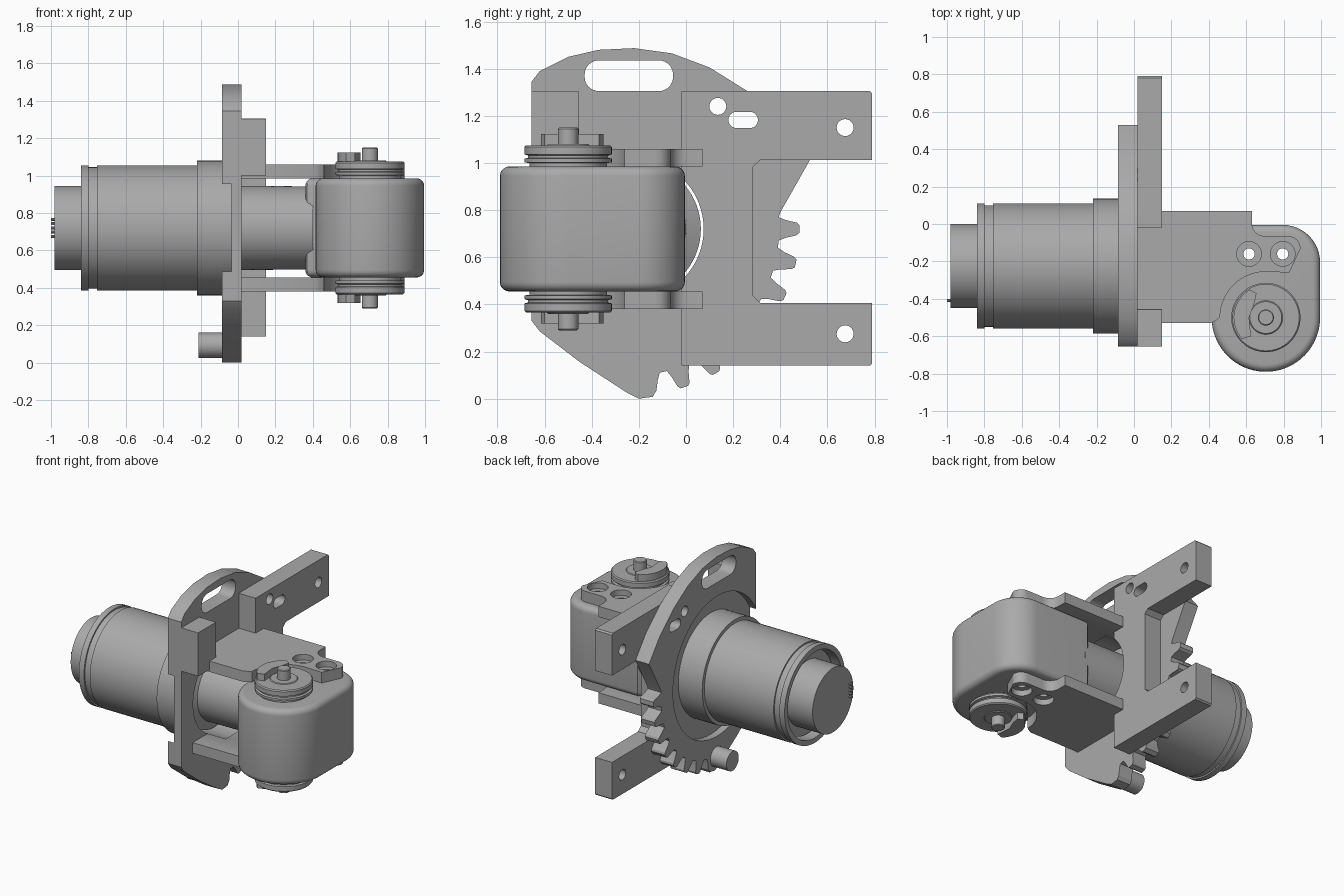
import bpy, bmesh, math
from mathutils import Vector, Matrix

if "Cube" in bpy.data.objects:
    bpy.data.objects.remove(bpy.data.objects["Cube"], do_unlink=True)

GREY = (0.40, 0.40, 0.40, 1)
mat = bpy.data.materials.new("machined grey")
mat.use_nodes = True
mat.diffuse_color = GREY
mat.node_tree.nodes["Principled BSDF"].inputs["Base Color"].default_value = GREY

MY, MZ = -0.225, 0.72          # motor axis, also the mirror height
PX, PY = 0.705, -0.5           # pivot axis


def finish(name, bm):
    bmesh.ops.recalc_face_normals(bm, faces=bm.faces)
    me = bpy.data.meshes.new(name)
    bm.to_mesh(me)
    bm.free()
    ob = bpy.data.objects.new(name, me)
    bpy.context.collection.objects.link(ob)
    me.materials.append(mat)
    return ob


def smooth(ob, angle=30):
    bpy.ops.object.select_all(action='DESELECT')
    ob.select_set(True)
    bpy.context.view_layer.objects.active = ob
    bpy.ops.object.shade_smooth_by_angle(angle=math.radians(angle))


def prism(name, pts, axis, lo, hi, fillet=0):
    """Extrude an outline: (y, z) along x, or (x, y) along z."""
    bm = bmesh.new()
    put = (lambda p, h: (h, p[0], p[1])) if axis == 'x' else (lambda p, h: (p[0], p[1], h))
    face = bm.faces.new([bm.verts.new(put(p, lo)) for p in pts])
    ext = bmesh.ops.extrude_face_region(bm, geom=[face])
    move = Vector(put((0, 0), hi - lo))
    bmesh.ops.translate(bm, vec=move, verts=[v for v in ext["geom"] if isinstance(v, bmesh.types.BMVert)])
    if fillet:
        rim = [e for e in bm.edges if abs((e.verts[0].co - e.verts[1].co).dot(move.normalized())) < 1e-6]
        bmesh.ops.bevel(bm, geom=rim, offset=fillet, segments=5, profile=0.5, affect='EDGES')
    return finish(name, bm)


def lathe(name, profile, axis, centre):
    """Spin a closed (along, radius) profile about the x or z axis."""
    bm = bmesh.new()
    vs = [bm.verts.new((r, 0, a)) for a, r in profile]
    edges = [bm.edges.new((vs[i - 1], vs[i])) for i in range(len(vs))]
    bmesh.ops.spin(bm, geom=vs + edges, cent=(0, 0, 0), axis=(0, 0, 1),
                   angle=math.tau, steps=72, use_duplicate=False)
    bmesh.ops.remove_doubles(bm, verts=bm.verts, dist=1e-4)
    if axis == 'x':
        bm.transform(Matrix.Rotation(math.pi / 2, 4, 'Y'))
    bmesh.ops.translate(bm, vec=centre, verts=bm.verts)
    ob = finish(name, bm)
    smooth(ob)
    return ob


def arc(cx, cy, r, a0, a1, n=12):
    return [(cx + r * math.cos(math.radians(a0 + (a1 - a0) * i / n)),
             cy + r * math.sin(math.radians(a0 + (a1 - a0) * i / n))) for i in range(n + 1)]


def circle(cx, cy, r, n=48):
    return arc(cx, cy, r, 0, 360, n)[:-1]


def rounded(a0, b0, a1, b1, r):
    return (arc(a1 - r, b1 - r, r, 0, 90, 8) + arc(a0 + r, b1 - r, r, 90, 180, 8)
            + arc(a0 + r, b0 + r, r, 180, 270, 8) + arc(a1 - r, b0 + r, r, 270, 360, 8))


def boolean(ob, tool, op='DIFFERENCE'):
    bpy.ops.object.select_all(action='DESELECT')
    bpy.context.view_layer.objects.active = ob
    mod = ob.modifiers.new("cut", 'BOOLEAN')
    mod.object, mod.operation, mod.solver = tool, op, 'EXACT'
    bpy.ops.object.modifier_apply(modifier=mod.name)
    bpy.data.objects.remove(tool, do_unlink=True)


def flip(lo, hi, side):
    """Height range, mirrored about the motor axis for the lower side."""
    return (lo, hi) if side > 0 else (2 * MZ - hi, 2 * MZ - lo)


# Gear plate outline: curved top, toothed back, sloping lower front
outline = [(-0.655, 0.33), (-0.655, 1.345), (-0.62, 1.39), (-0.5, 1.45), (-0.37, 1.48), (-0.22, 1.487),
           (-0.06, 1.465), (0.1, 1.405), (0.26, 1.305), (0.42, 1.16), (0.53, 1.02), (0.4, 0.79)]
for k in range(8):
    for off, r in ((4.6, 0.62), (3.3, 0.65), (2.2, 0.695), (1.3, 0.706),
                   (-1.3, 0.706), (-2.2, 0.695), (-3.3, 0.65), (-4.6, 0.62)):
        if k == 7 and off < 0:
            continue
        a = math.radians(off - 12 * k)
        outline.append((MY + r * math.cos(a), MZ + r * math.sin(a)))
outline += [(-0.14, 0.008), (-0.2, 0), (-0.25, 0.025), (-0.45, 0.155), (-0.62, 0.285)]
plate = prism("gear_plate", outline, 'x', -0.085, 0.02)
boolean(plate, prism("recess_cutter", circle(MY, MZ, 0.49, 72), 'x', -0.2, -0.035))
boolean(plate, prism("handle_cutter", rounded(-0.43, 1.305, -0.055, 1.435, 0.06), 'x', -0.2, 0.2))

# Bracket: column with two arms to the back
bracket = prism("bracket", [(-0.02, 0.14), (0.78, 0.14), (0.79, 0.15), (0.79, 0.405), (0.315, 0.405),
                            (0.285, 0.435), (0.285, 0.985), (0.315, 1.012), (0.79, 1.012),
                            (0.79, 1.295), (0.78, 1.305), (-0.02, 1.305)], 'x', 0.0195, 0.15)
block = prism("front_block", rounded(-0.655, 1.0, -0.455, 1.305, 0.003), 'x', 0.0195, 0.15)

# Fork arms holding the pivot housing
arm_outline = ([(0.0, -0.53), (0.41, -0.53), (0.44, -0.515)] + arc(PX, PY, 0.245, 180, 90, 14)
               + [(0.83, -0.26)] + arc(0.825, -0.13, 0.065, 0, 90, 6) + [(0.7, -0.065)]
               + arc(0.7, 0.005, 0.07, 270, 180, 6) + [(0.63, 0.07), (0.0, 0.07)])
arms = {s: prism("upper_arm" if s > 0 else "lower_arm", arm_outline, 'z', *flip(0.985, 1.06, s))
        for s in (1, -1)}

# Motor bore through the plate, bracket and arms
for ob in (plate, bracket, *arms.values()):
    boolean(ob, prism("bore_cutter", circle(MY, MZ, 0.3, 72), 'x', -0.3, 0.16))

# Bolt holes and slot through plate and bracket
for ob in (plate, bracket):
    boolean(ob, prism("small_hole_cutter", circle(0.135, 1.24, 0.036, 24), 'x', -0.3, 0.3))
    boolean(ob, prism("slot_cutter", rounded(0.18, 1.148, 0.305, 1.217, 0.034), 'x', -0.3, 0.3))
for z in (0.275, 1.15):
    boolean(bracket, prism("bolt_hole_cutter", circle(0.675, z, 0.036, 24), 'x', -0.3, 0.3))

# Pivot housing with filleted rims
housing = prism("pivot_housing", arc(PX, PY, 0.29, 165, 360, 36) + arc(0.795, -0.205, 0.2, 0, 90, 12)
                + [(0.38, -0.005), (0.36, -0.025), (0.36, -0.38), (0.37, -0.4)], 'z', 0.455, 0.985, 0.04)

# Counterbored screw holes through housing and arms
for x in (0.615, 0.795):
    for ob in (housing, *arms.values()):
        boolean(ob, prism("screw_hole_cutter", circle(x, -0.16, 0.03, 24), 'z', 0.2, 1.2))
    for s, ob in arms.items():
        boolean(ob, prism("counterbore_cutter", circle(x, -0.16, 0.066, 32), 'z', *flip(1.02, 1.2, s)))

for ob in (plate, bracket, housing, *arms.values()):
    smooth(ob)

# Pivot caps: grooved disc, hub pin and crescent stop on both sides
for s, side in ((1, "upper"), (-1, "lower")):
    prof = [(0.26, 0), (0.26, 0.165), (0.28, 0.165), (0.282, 0.185), (0.298, 0.185), (0.302, 0.17),
            (0.312, 0.17), (0.316, 0.185), (0.348, 0.185), (0.355, 0.178), (0.355, 0.09),
            (0.36, 0.085), (0.36, 0.043), (0.425, 0.043), (0.43, 0.038), (0.43, 0)]
    lathe(side + "_pivot_cap", [(h * s, r) for h, r in prof], 'z', (PX, PY, MZ))
    crescent = arc(PX, PY, 0.172, 120, 222, 16) + [(0.625, -0.6), (0.615, -0.5), (0.645, -0.42), (0.655, -0.37)]
    smooth(prism(side + "_stop", crescent, 'z', *flip(1.07, 1.122, s)))

# Motor: outer shell, inner core with neck, and connector pins
lathe("motor_shell", [(-0.84, 0.335), (-0.8, 0.335), (-0.8, 0.325), (-0.755, 0.325), (-0.755, 0.335),
                      (-0.22, 0.335), (-0.22, 0.36), (-0.03, 0.36), (-0.03, 0.3), (-0.84, 0.3)],
      'x', (0, MY, MZ))
lathe("motor_core", [(-0.98, 0), (-0.98, 0.225), (-0.78, 0.225), (-0.78, 0.288), (-0.03, 0.288),
                     (0.0, 0.225), (0.4, 0.222), (0.4, 0)], 'x', (0, MY, MZ))
for i in range(5):
    prism("connector_pin", circle(-0.41, 0.675 + i * 0.0225, 0.008, 8), 'x', -1.0, -0.97)

# Stop peg behind the plate
smooth(prism("stop_peg", circle(-0.215, 0.092, 0.068, 32), 'x', -0.21, -0.08))
